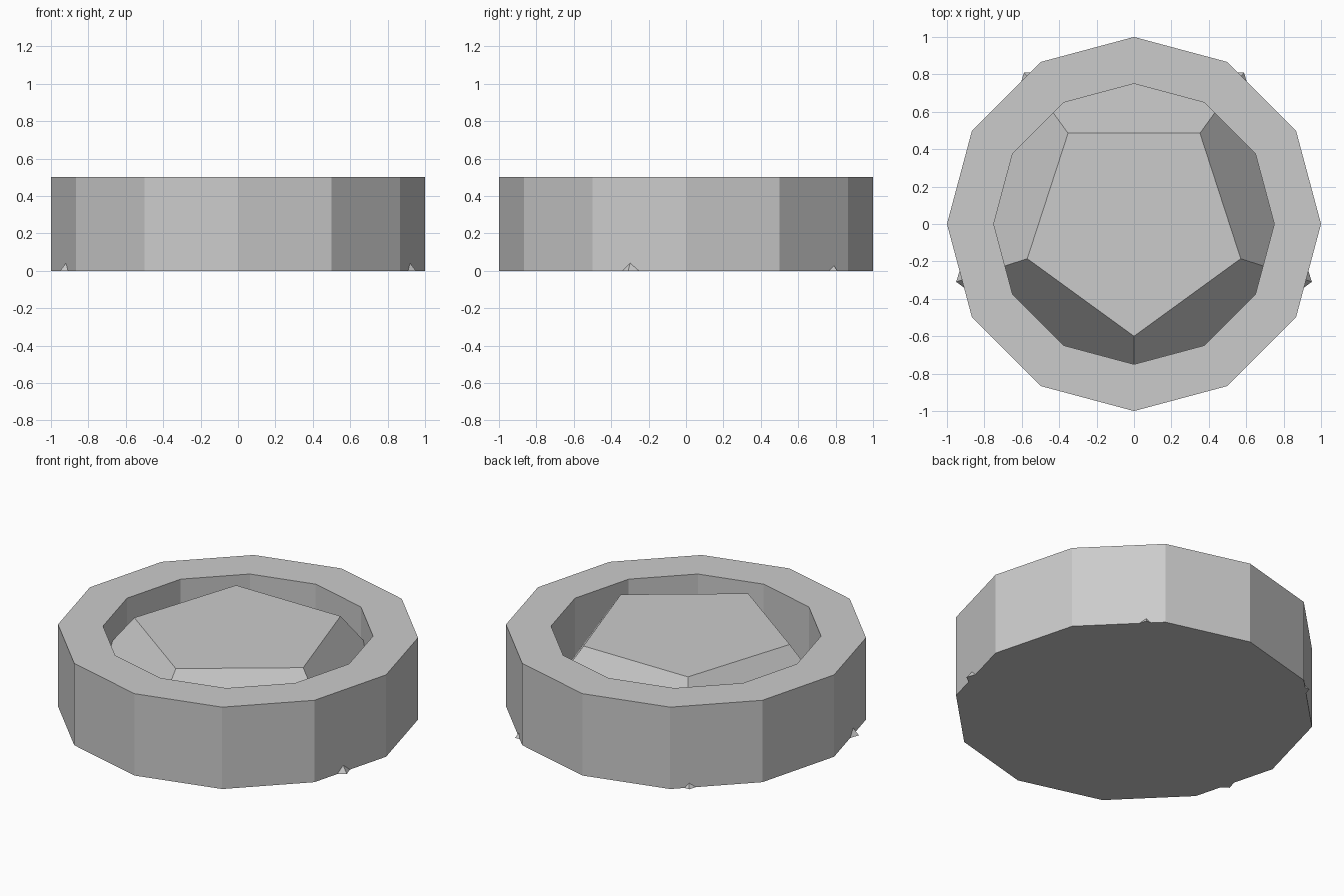
import bpy, bmesh
from math import sin, cos, tau, pi

if "Cube" in bpy.data.objects:
    bpy.data.objects.remove(bpy.data.objects["Cube"])

# Twelve-sided outer ring: a rectangular section swept around z
SIDES = 12
profile = [(1.0, 0.0), (1.0, 0.5), (0.75, 0.5), (0.75, 0.0)]
bm = bmesh.new()
loops = [[bm.verts.new((r * cos(tau * i / SIDES), r * sin(tau * i / SIDES), z))
          for r, z in profile] for i in range(SIDES)]
for i in range(SIDES):
    a, b = loops[i], loops[(i + 1) % SIDES]
    for j in range(4):
        k = (j + 1) % 4
        bm.faces.new((a[j], b[j], b[k], a[k]))
bmesh.ops.recalc_face_normals(bm, faces=bm.faces)
mesh = bpy.data.meshes.new("outer_ring")
bm.to_mesh(mesh)
bm.free()
bpy.context.collection.objects.link(bpy.data.objects.new("outer_ring", mesh))

# Five-sided tapered centre block, one corner facing the front;
# its base corners poke slightly through the ring
bpy.ops.mesh.primitive_cone_add(vertices=5, radius1=1.0, radius2=0.6, depth=0.5,
                                location=(0, 0, 0.25), rotation=(0, 0, pi))
bpy.context.object.name = "centre_block"
